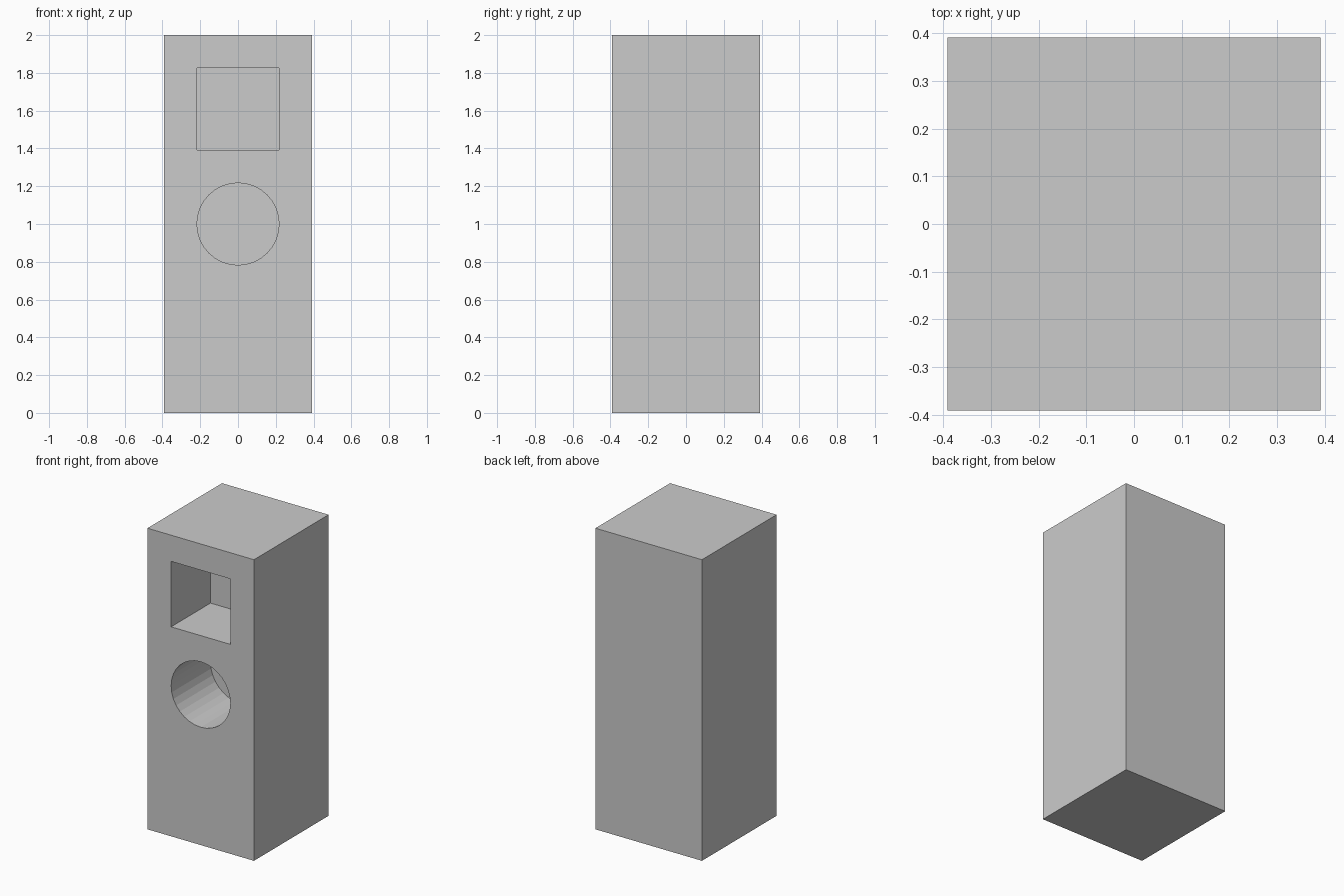
import bpy
from math import pi

if "Cube" in bpy.data.objects:
    bpy.data.objects.remove(bpy.data.objects["Cube"])

U = 2 / 46                 # proportional unit of the block
HALF = 9 * U               # half width of the body
R = 5 * U                  # half size of both recesses
DEPTH = 9.5 * U            # recess depth
OVER = 0.1                 # cutter overshoot in front of the face
LENGTH = DEPTH + OVER
Y_MID = -HALF - OVER + LENGTH / 2


def box(name, loc, size):
    bpy.ops.mesh.primitive_cube_add(size=1, location=loc)
    ob = bpy.context.object
    ob.name = name
    ob.scale = size
    bpy.ops.object.transform_apply(location=False, rotation=False, scale=True)
    return ob


# Main block
body = box("tower_body", (0, 0, 1), (2 * HALF, 2 * HALF, 2))

# Square recess cutter
square = box("square_recess_cutter", (0, Y_MID, 37 * U), (2 * R, LENGTH, 2 * R))

# Round recess cutter
bpy.ops.mesh.primitive_cylinder_add(vertices=32, radius=R, depth=LENGTH,
                                    location=(0, Y_MID, 1), rotation=(pi / 2, 0, 0))
circle = bpy.context.object
circle.name = "round_recess_cutter"

# Cut both recesses into the front
for cutter in (square, circle):
    cutter.hide_render = True
    cutter.display_type = 'WIRE'
    mod = body.modifiers.new(cutter.name, 'BOOLEAN')
    mod.operation = 'DIFFERENCE'
    mod.solver = 'EXACT'
    mod.object = cutter
